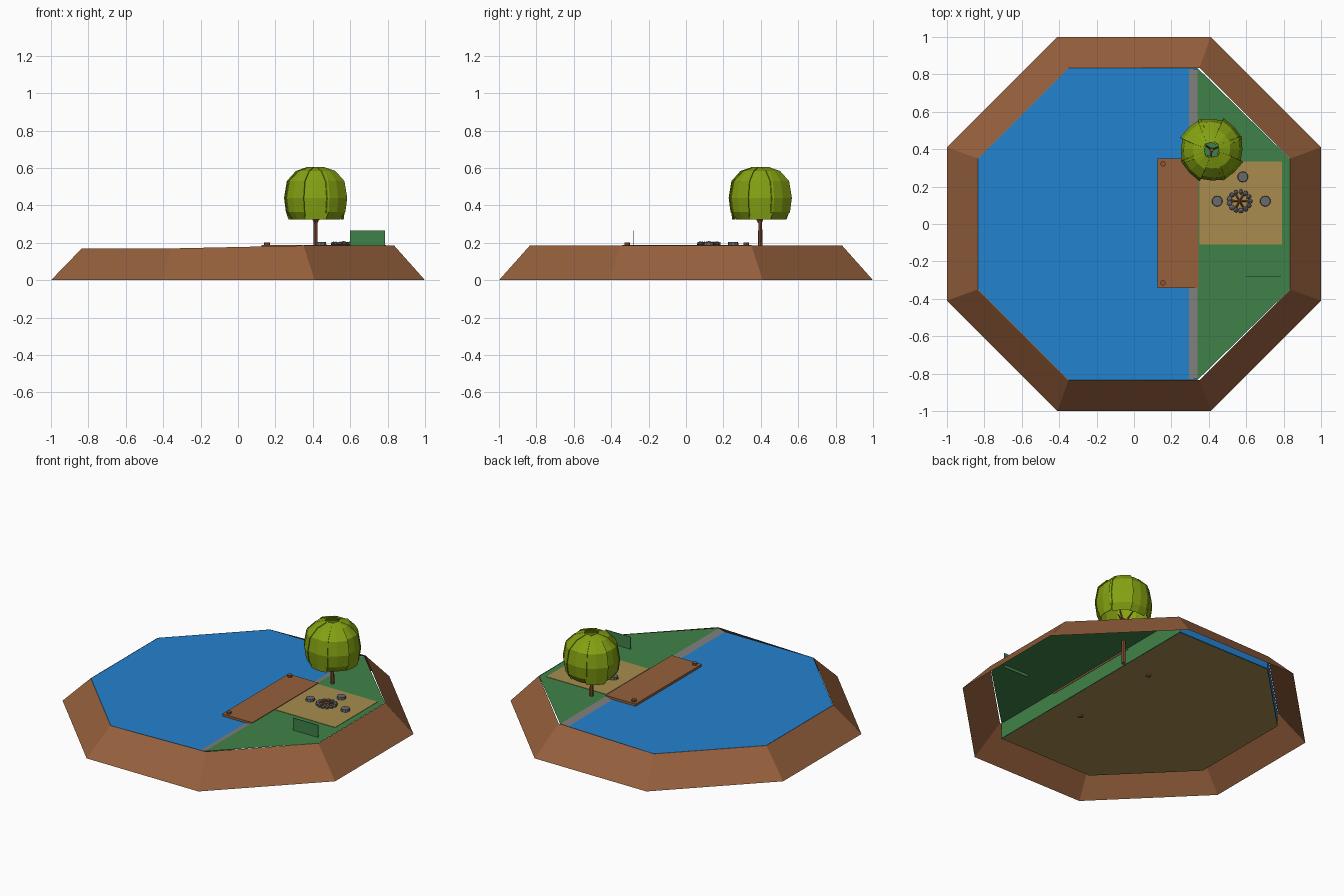
import bpy, bmesh, math, random
from mathutils import Matrix, Vector

random.seed(4)
cube = bpy.data.objects.get("Cube")
if cube:
    bpy.data.objects.remove(cube, do_unlink=True)


def material(name, rgb):
    lin = [((c / 255 + 0.055) / 1.055) ** 2.4 for c in rgb] + [1]
    m = bpy.data.materials.new(name)
    m.use_nodes = True
    m.diffuse_color = lin
    bsdf = m.node_tree.nodes["Principled BSDF"]
    bsdf.inputs["Base Color"].default_value = lin
    bsdf.inputs["Roughness"].default_value = 0.9
    return m


EARTH = material("earth_brown", (150, 96, 60))
WATER = material("water_blue", (35, 130, 208))
GRASS = material("grass_green", (64, 130, 72))
SAND = material("sand_tan", (168, 140, 78))
SHORE = material("shore_grey", (126, 126, 124))
STONE = material("stone_grey", (104, 106, 110))
LEAF = material("leaf_green", (132, 162, 18))
WOOD = material("wood_brown", (140, 84, 50))


def finish(name, bm, mat):
    mesh = bpy.data.meshes.new(name)
    bm.normal_update()
    bm.to_mesh(mesh)
    bm.free()
    mesh.materials.append(mat)
    obj = bpy.data.objects.new(name, mesh)
    bpy.context.collection.objects.link(obj)
    return obj


def sheet(name, points, mat):
    bm = bmesh.new()
    bm.faces.new([bm.verts.new(p) for p in points])
    return finish(name, bm, mat)


def slab(name, outline, low, high, mat):
    """Closed prism over a counter-clockwise outline."""
    bm = bmesh.new()
    rings = [[bm.verts.new((x, y, z)) for x, y in outline] for z in (low, high)]
    bm.faces.new(rings[1])
    bm.faces.new(rings[0][::-1])
    n = len(outline)
    for i in range(n):
        j = (i + 1) % n
        bm.faces.new((rings[0][i], rings[0][j], rings[1][j], rings[1][i]))
    return finish(name, bm, mat)


def box(name, x0, x1, y0, y1, z0, z1, mat):
    return slab(name, [(x0, y0), (x1, y0), (x1, y1), (x0, y1)], z0, z1, mat)


def rod(name, start, end, r0, r1, mat, sides=8):
    a, b = Vector(start), Vector(end)
    bm = bmesh.new()
    turn = (b - a).to_track_quat("Z", "Y").to_matrix().to_4x4()
    bmesh.ops.create_cone(bm, cap_ends=True, segments=sides, radius1=r0, radius2=r1,
                          depth=(b - a).length, matrix=Matrix.Translation((a + b) / 2) @ turn)
    return finish(name, bm, mat)


def octagon(flat, corner):
    quarter = [(flat, -corner), (flat, corner), (corner, flat), (-corner, flat)]
    return quarter + [(-x, -y) for x, y in quarter]


# Sloping earth bank, open underneath
TOP, LEVEL = 0.185, 0.17
bm = bmesh.new()
outer = [bm.verts.new((x, y, 0)) for x, y in octagon(1, 0.41)]
inner = [bm.verts.new((x, y, TOP if x > 0 else LEVEL)) for x, y in octagon(0.835, 0.35)]
for i in range(8):
    j = (i + 1) % 8
    bm.faces.new((outer[i], outer[j], inner[j], inner[i]))
finish("earth_bank", bm, EARTH)

# Lake, lake bed and shore
lake = [(0.34, 0.833), (-0.35, 0.833), (-0.833, 0.35),
        (-0.833, -0.35), (-0.35, -0.833), (0.34, -0.833)]
slab("lake_water", lake, 0.085, LEVEL, WATER)
sheet("lake_bed", [(x, y, 0.08) for x, y in lake], SAND)
sheet("shore_strip", [(0.295, -0.83, 0.171), (0.34, -0.83, 0.184),
                      (0.34, 0.83, 0.184), (0.295, 0.83, 0.171)], SHORE)

# Grass with a wall down to the lake bed, and a sandy camp area
sheet("grass_ground", [(0.34, -0.833, 0.184), (0.833, -0.35, 0.184),
                       (0.833, 0.35, 0.184), (0.34, 0.833, 0.184)], GRASS)
sheet("grass_wall", [(0.342, -0.833, 0.08), (0.342, -0.833, 0.184),
                     (0.342, 0.833, 0.184), (0.342, 0.833, 0.08)], GRASS)
box("camp_sand", 0.35, 0.79, -0.11, 0.335, 0.1845, 0.187, SAND)
box("green_panel", 0.6, 0.785, -0.282, -0.278, 0.165, 0.265, GRASS)

# Dock with two mooring posts
box("dock_deck", 0.125, 0.345, -0.343, 0.35, 0.173, 0.188, EARTH)
for side, y in (("front", -0.315), ("back", 0.322)):
    rod(side + "_dock_post", (0.155, y, 0.07), (0.155, y, 0.202), 0.015, 0.015, WOOD)

# Fire pit ring, logs and stone seats
FX, FY = 0.565, 0.122
for i in range(13):
    a = math.tau * i / 13
    bm = bmesh.new()
    bmesh.ops.create_icosphere(bm, subdivisions=1, radius=0.016)
    spot = (FX + 0.055 * math.cos(a), FY + 0.05 * math.sin(a), 0.195)
    bm.transform(Matrix.Translation(spot) @ Matrix.Rotation(a, 4, "Z")
                 @ Matrix.Diagonal((1, random.uniform(0.8, 1.1), 0.75, 1)))
    finish("fire_stone", bm, STONE)
for i in range(6):
    a = math.tau * i / 6
    rod("fire_log", (FX + 0.038 * math.cos(a), FY + 0.038 * math.sin(a), 0.19),
        (FX, FY, 0.205), 0.006, 0.005, WOOD, 6)
for x, y in ((0.445, 0.122), (0.702, 0.122), (0.582, 0.252)):
    rod("stone_seat", (x, y, 0.187), (x, y, 0.203), 0.029, 0.027, STONE, 10)

# Tree trunk and branches
TX, TY = 0.415, 0.397
rod("tree_trunk", (TX, TY, 0.03), (TX, TY, 0.34), 0.013, 0.01, WOOD)
for a in (0.4, 2.5, 4.6):
    rod("tree_branch", (TX, TY, 0.3),
        (TX + 0.06 * math.cos(a), TY + 0.06 * math.sin(a), 0.4), 0.007, 0.004, WOOD, 6)

# Crown of overlapping curved leaf panels: radius, height, half width
profile = [(0.04, 0.605, 0.024), (0.1, 0.584, 0.05), (0.15, 0.53, 0.068),
           (0.165, 0.44, 0.074), (0.155, 0.365, 0.07), (0.13, 0.325, 0.055)]
for i in range(8):
    lift = 0.006 * (i % 2)
    bm = bmesh.new()
    rows = []
    for k, (r, z, w) in enumerate(profile):
        flare = 0.02 if k == 5 and i % 3 == 0 else 0
        rows.append([bm.verts.new((r + lift + flare - bend, w * s, z))
                     for s, bend in ((-1, 0.012), (0, 0), (1, 0.006))])
    for upper, lower in zip(rows, rows[1:]):
        for c in range(2):
            bm.faces.new((upper[c], lower[c], lower[c + 1], upper[c + 1]))
    bm.transform(Matrix.Translation((TX, TY, 0)) @ Matrix.Rotation(math.tau * i / 8, 4, "Z"))
    leaf = finish("leaf_panel", bm, LEAF)
    thick = leaf.modifiers.new("thickness", "SOLIDIFY")
    thick.thickness = 0.004
